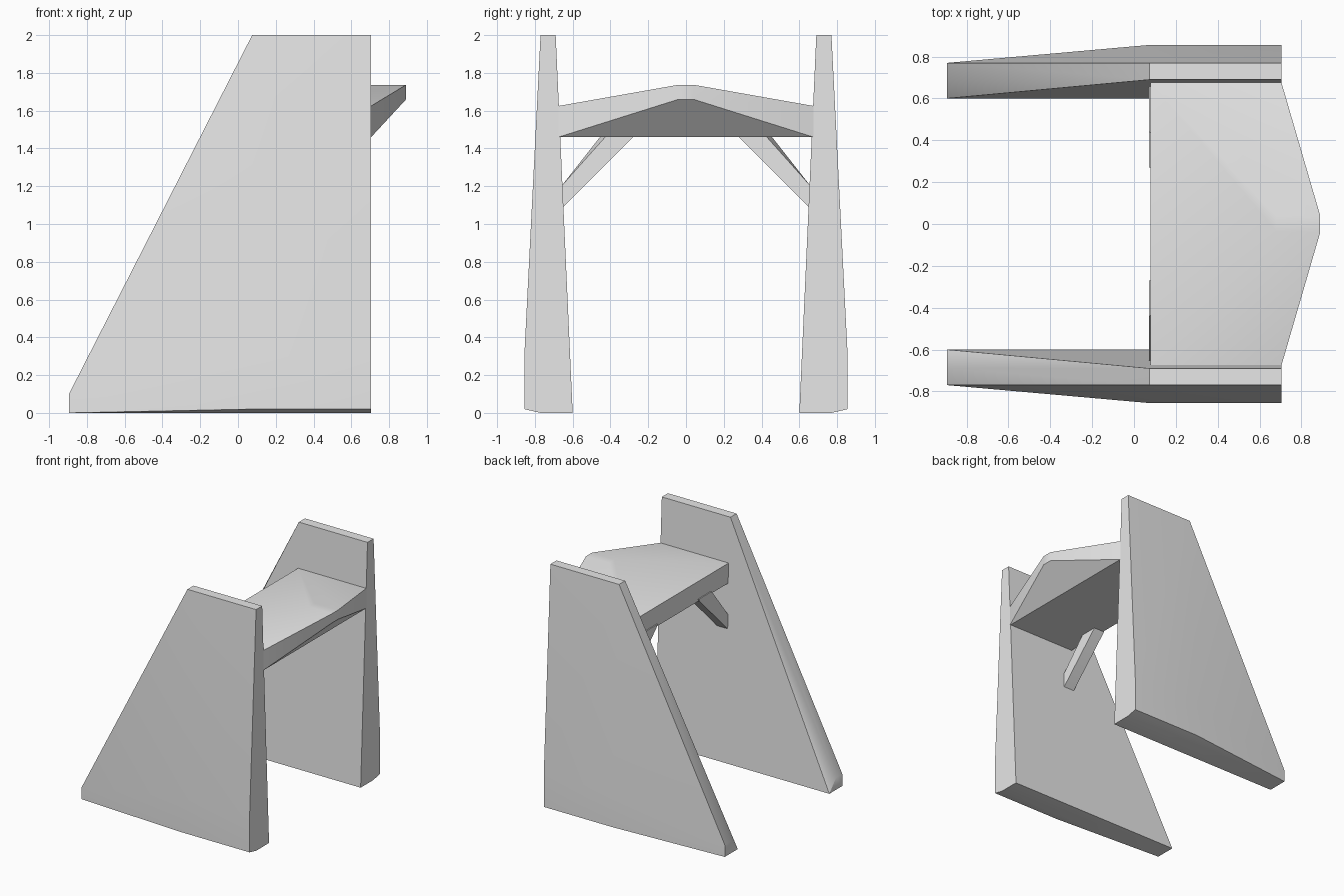
import bpy
import bmesh
import math

cube = bpy.data.objects.get("Cube")
if cube:
    bpy.data.objects.remove(cube, do_unlink=True)

grey = bpy.data.materials.new("light_grey")
grey.use_nodes = True
COLOUR = (0.8, 0.8, 0.8, 1)
grey.diffuse_color = COLOUR
grey.node_tree.nodes["Principled BSDF"].inputs["Base Color"].default_value = COLOUR


def solid(name, points, side=1):
    """Convex block through corner points; side mirrors it across y."""
    bm = bmesh.new()
    verts = [bm.verts.new((x, y * side, z)) for x, y, z in points]
    bmesh.ops.convex_hull(bm, input=verts)
    bmesh.ops.dissolve_limit(bm, angle_limit=math.radians(0.5),
                             verts=bm.verts[:], edges=bm.edges[:])
    bmesh.ops.recalc_face_normals(bm, faces=bm.faces[:])
    mesh = bpy.data.meshes.new(name)
    bm.to_mesh(mesh)
    bm.free()
    mesh.materials.append(grey)
    obj = bpy.data.objects.new(name, mesh)
    bpy.context.collection.objects.link(obj)
    bpy.ops.object.select_all(action="DESELECT")
    obj.select_set(True)
    bpy.context.view_layer.objects.active = obj
    bpy.ops.object.shade_smooth_by_angle(angle=math.radians(30))
    return obj


TIP, MID, END = -0.895, 0.075, 0.705

# Side wall: tapered section at the upright end, narrowing to a low tip
wall = [(TIP, 0.6, 0), (TIP, 0.69, 0.1), (TIP, 0.77, 0.1), (TIP, 0.77, 0),
        (END, 0.6, 0), (END, 0.77, 0)]
for x in (MID, END):
    wall += [(x, 0.69, 2), (x, 0.77, 2), (x, 0.856, 0.3), (x, 0.856, 0.02)]

# Brace: slanted bar from the wall up into the platform
brace = []
for x, top in ((0.072, 0.44), (0.17, 0.41)):
    brace += [(x, 0.66, 1.08), (x, 0.66, 1.2),
              (x, 0.28, 1.46), (x, top, 1.46), (x, 0.27, 1.48), (x, top, 1.48)]

for label, side in (("left", 1), ("right", -1)):
    solid("side_wall_" + label, wall, side)
    solid("brace_" + label, brace, side)

# Platform: flat at one end, rising to a blunt pointed nose at the other
platform = []
for s in (-1, 1):
    for x in (0.08, END):
        platform += [(x, 0.675 * s, 1.46), (x, 0.675 * s, 1.625)]
    platform += [(0.68, 0.035 * s, 1.737),
                 (0.89, 0.04 * s, 1.737), (0.89, 0.04 * s, 1.66)]
solid("platform", platform)
